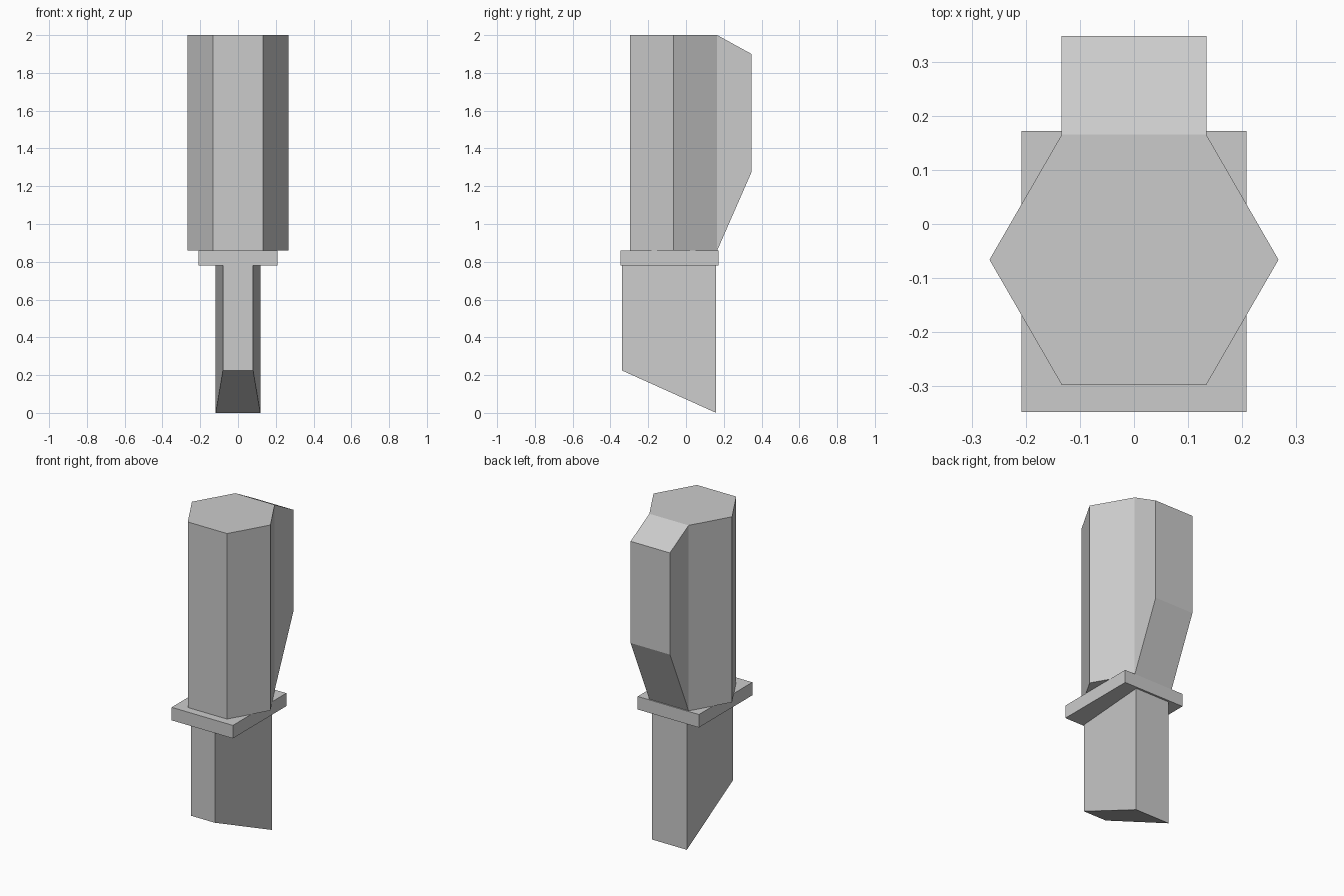
import bpy
import bmesh
import math
from mathutils import Vector

cube = bpy.data.objects.get("Cube")
if cube:
    bpy.data.objects.remove(cube, do_unlink=True)

grey = bpy.data.materials.new("plain grey")
grey.use_nodes = True
colour = (0.6, 0.6, 0.6, 1)
grey.diffuse_color = colour
grey.node_tree.nodes["Principled BSDF"].inputs["Base Color"].default_value = colour


def prism(name, profile, offset):
    """Extrude a closed profile along offset into a flat-shaded solid."""
    bm = bmesh.new()
    base = bm.faces.new([bm.verts.new(p) for p in profile])
    grown = bmesh.ops.extrude_face_region(bm, geom=[base], use_keep_orig=True)
    moved = [v for v in grown["geom"] if isinstance(v, bmesh.types.BMVert)]
    bmesh.ops.translate(bm, verts=moved, vec=Vector(offset))
    bmesh.ops.recalc_face_normals(bm, faces=bm.faces)
    mesh = bpy.data.meshes.new(name)
    bm.to_mesh(mesh)
    bm.free()
    mesh.materials.append(grey)
    obj = bpy.data.objects.new(name, mesh)
    bpy.context.collection.objects.link(obj)
    return obj


TOP, GUARD_TOP, GUARD_BASE = 2.0, 0.86, 0.78
RADIUS, CENTRE_Y = 0.267, -0.066
HALF = RADIUS / 2
BACK = CENTRE_Y + RADIUS * math.sin(math.pi / 3)

# Six-sided handle
hexagon = [(RADIUS * math.cos(i * math.pi / 3),
            CENTRE_Y + RADIUS * math.sin(i * math.pi / 3), GUARD_TOP)
           for i in range(6)]
prism("handle", hexagon, (0, 0, TOP - GUARD_TOP))

# Sloped block on the back of the handle
side = [(BACK, GUARD_TOP), (0.347, 1.275), (0.347, 1.9), (BACK, TOP)]
prism("handle_back_block", [(-HALF, y, z) for y, z in side], (RADIUS, 0, 0))

# Flat rectangular guard
plate = [(-0.208, -0.347), (0.208, -0.347), (0.208, 0.172), (-0.208, 0.172)]
prism("guard", [(x, y, GUARD_BASE) for x, y in plate], (0, 0, GUARD_TOP - GUARD_BASE))

# Blade tapering towards the front, with a slanted lower end
FRONT_Y, BACK_Y = -0.34, 0.16
section = [(-0.08, FRONT_Y), (0.08, FRONT_Y), (0.118, BACK_Y), (-0.118, BACK_Y)]
blade = prism("blade", [(x, y, 0) for x, y in section], (0, 0, GUARD_BASE))
for v in blade.data.vertices:
    if v.co.z < 0.01 and v.co.y < 0:
        v.co.z = 0.225
